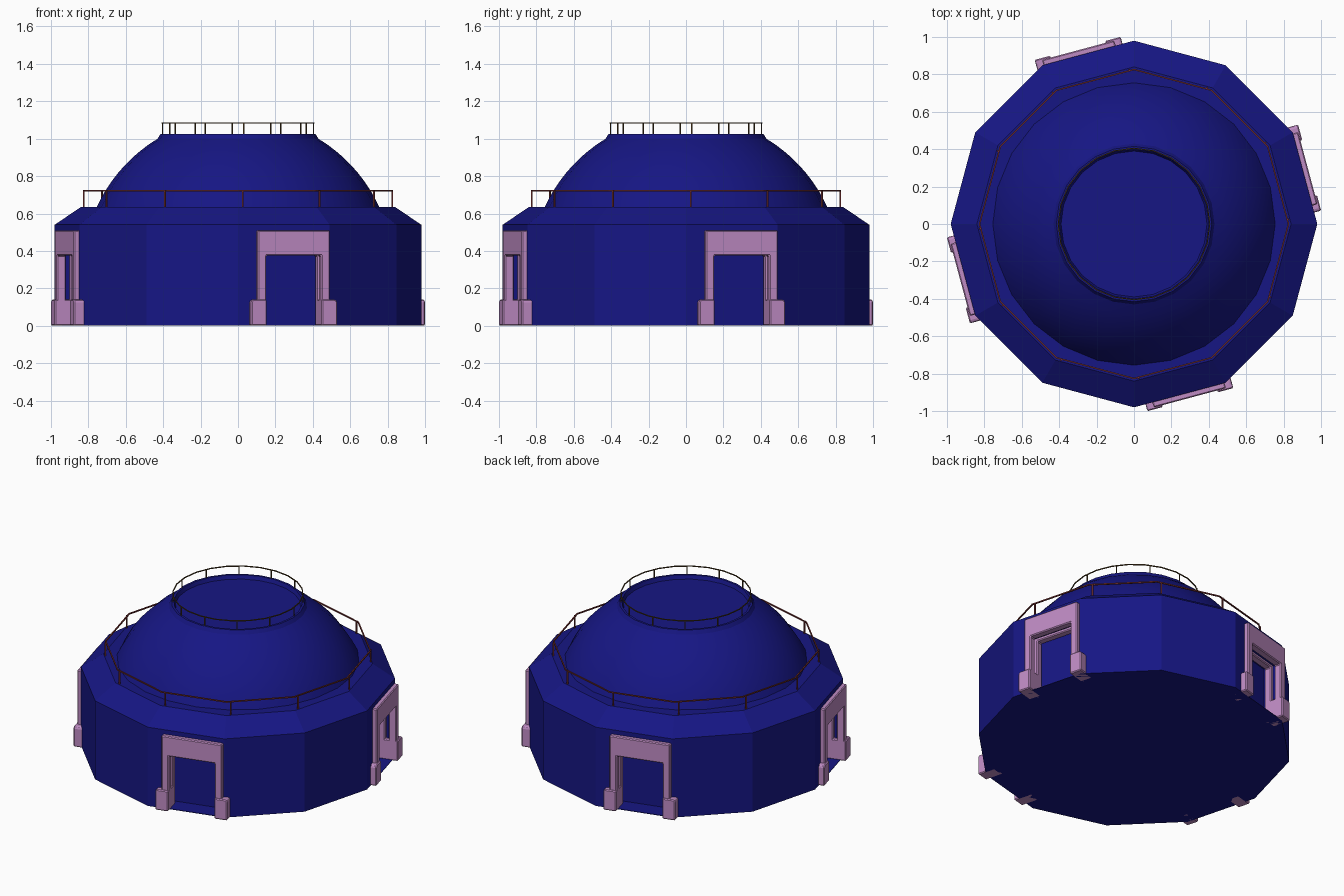
import bpy, bmesh
from math import sin, cos, pi, radians, sqrt
from mathutils import Matrix

if "Cube" in bpy.data.objects:
    bpy.data.objects.remove(bpy.data.objects["Cube"])


def material(name, color):
    m = bpy.data.materials.new(name)
    m.diffuse_color = (*color, 1)
    m.use_nodes = True
    m.node_tree.nodes["Principled BSDF"].inputs["Base Color"].default_value = m.diffuse_color
    return m


NAVY = material("navy", (0.008, 0.008, 0.23))
LILAC = material("lilac", (0.52, 0.26, 0.55))
RUST = material("rust", (0.18, 0.03, 0.03))
BRONZE = material("bronze", (0.09, 0.05, 0.015))


def make_object(name, bm, mat):
    bmesh.ops.recalc_face_normals(bm, faces=bm.faces[:])
    me = bpy.data.meshes.new(name)
    bm.to_mesh(me)
    bm.free()
    me.materials.append(mat)
    ob = bpy.data.objects.new(name, me)
    bpy.context.collection.objects.link(ob)
    return ob


def lathe(name, profile, n, mat):
    """Closed solid from (radius, z) points, capped at both ends."""
    bm = bmesh.new()
    rings = [[bm.verts.new((r * cos(2 * pi * i / n), r * sin(2 * pi * i / n), z))
              for i in range(n)] for r, z in profile]
    for a, b in zip(rings, rings[1:]):
        for i in range(n):
            j = (i + 1) % n
            bm.faces.new((a[i], a[j], b[j], b[i]))
    bm.faces.new(rings[0][::-1])
    bm.faces.new(rings[-1])
    return make_object(name, bm, mat)


def extrude_profile(bm, pts, y0, y1):
    """Prism from (x, z) outline between two y depths."""
    a = [bm.verts.new((x, y0, z)) for x, z in pts]
    b = [bm.verts.new((x, y1, z)) for x, z in pts]
    bm.faces.new(a)
    bm.faces.new(b[::-1])
    for i in range(len(pts)):
        j = (i + 1) % len(pts)
        bm.faces.new((a[i], b[i], b[j], a[j]))


def arch(half_out, top_out, half_in, top_in):
    return [(-half_out, 0), (-half_out, top_out), (half_out, top_out), (half_out, 0),
            (half_in, 0), (half_in, top_in), (-half_in, top_in), (-half_in, 0)]


def railing(name, radius, z0, z1, sides, offset, thick, mat):
    """Polygonal hand rail on twelve thin posts."""
    bm = bmesh.new()
    rings = []
    for i in range(sides):
        a = 2 * pi * i / sides
        rings.append([bm.verts.new(((radius + dr) * cos(a), (radius + dr) * sin(a), z1 + dz))
                      for dr, dz in ((-thick, -thick), (thick, -thick), (thick, thick), (-thick, thick))])
    for i in range(sides):
        a, b = rings[i], rings[(i + 1) % sides]
        for k in range(4):
            bm.faces.new((a[k], a[(k + 1) % 4], b[(k + 1) % 4], b[k]))
    for i in range(12):
        a = radians(30 * i + offset)
        post = Matrix.Translation((radius * cos(a), radius * sin(a), (z0 + z1) / 2))
        bmesh.ops.create_cube(bm, size=1, matrix=post @ Matrix.Rotation(a, 4, 'Z')
                              @ Matrix.Diagonal((2 * thick, 2 * thick, z1 - z0, 1)))
    return make_object(name, bm, mat)


# twelve-sided base with sloped shoulder
base = lathe("base_wall", [(0.98, 0), (0.98, 0.54), (0.84, 0.635)], 12, NAVY)

# dome with a raised rim and sunken roof
dome_profile = []
for i in range(11):
    z = 0.63 + 0.37 * i / 10
    dome_profile.append((sqrt(0.689 - (z - 0.29) ** 2), z))
dome_profile += [(0.415, 1.025), (0.40, 1.025), (0.39, 1.0)]
dome = lathe("dome", dome_profile, 24, NAVY)
bpy.ops.object.select_all(action='DESELECT')
dome.select_set(True)
bpy.context.view_layer.objects.active = dome
bpy.ops.object.shade_smooth_by_angle(angle=radians(25))

# railings
railing("deck_railing", 0.826, 0.63, 0.722, 12, 1.8, 0.004, RUST)
railing("roof_railing", 0.405, 1.02, 1.083, 24, 4.3, 0.003, BRONZE)

# four doorways, each set slightly off the middle of its wall
cutter_bm = bmesh.new()
for k in range(4):
    place = Matrix.Rotation(radians(15 + 90 * k), 4, 'Z') @ Matrix.Translation((0.048, 0, 0))

    bm = bmesh.new()
    extrude_profile(bm, arch(0.20, 0.51, 0.152, 0.375), -0.975, -0.925)
    extrude_profile(bm, arch(0.185, 0.41, 0.152, 0.375), -0.90, -0.85)
    for s in (-1, 1):
        foot = [(0.152, 0), (0.238, 0), (0.238, 0.13), (0.228, 0.14), (0.152, 0.14)]
        extrude_profile(bm, [(s * x, z) for x, z in foot], -0.985, -0.86)
    bm.transform(place)
    frame = make_object(f"door_frame_{k + 1}", bm, LILAC)
    bevel = frame.modifiers.new("soft_edges", 'BEVEL')
    bevel.width = 0.006
    bevel.segments = 1

    recess = bmesh.ops.create_cube(cutter_bm, size=1, matrix=place
                                   @ Matrix.Translation((0, -0.935, 0.199))
                                   @ Matrix.Diagonal((0.35, 0.21, 0.39, 1)))

# recesses cut into the wall
cutter = make_object("recess_cutter", cutter_bm, NAVY)
cutter.hide_render = True
cut = base.modifiers.new("recesses", 'BOOLEAN')
cut.operation = 'DIFFERENCE'
cut.solver = 'EXACT'
cut.object = cutter
bpy.context.view_layer.update()
bpy.context.view_layer.objects.active = base
bpy.ops.object.modifier_apply(modifier=cut.name)
bpy.data.objects.remove(cutter)
